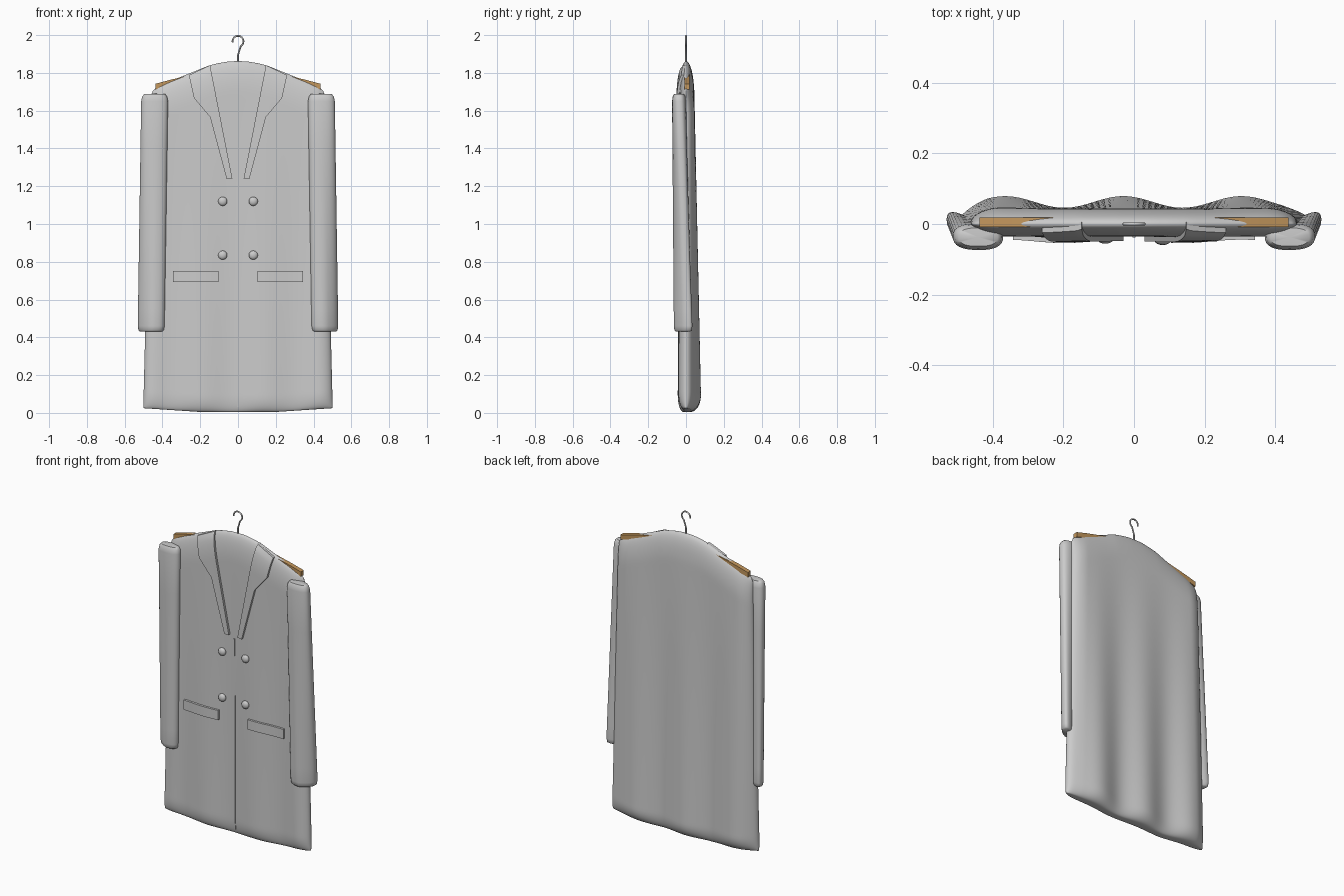
import bpy, bmesh, math
from mathutils import Vector

if "Cube" in bpy.data.objects:
    bpy.data.objects.remove(bpy.data.objects["Cube"])


def lerp_table(pts, v):
    for (a, fa), (b, fb) in zip(pts, pts[1:]):
        if v <= b:
            return fa + (fb - fa) * max(0, (v - a) / (b - a))
    return pts[-1][1]


def make(name, bm, angle=40):
    bmesh.ops.remove_doubles(bm, verts=bm.verts, dist=1e-5)
    bmesh.ops.recalc_face_normals(bm, faces=bm.faces)
    me = bpy.data.meshes.new(name)
    bm.to_mesh(me)
    bm.free()
    ob = bpy.data.objects.new(name, me)
    bpy.context.collection.objects.link(ob)
    bpy.ops.object.select_all(action='DESELECT')
    ob.select_set(True)
    bpy.context.view_layer.objects.active = ob
    bpy.ops.object.shade_smooth_by_angle(angle=math.radians(angle))
    return ob


def skin(bm, rows, closed=False):
    vs = [[bm.verts.new(p) for p in r] for r in rows]
    n = len(vs[0])
    for a, b in zip(vs, vs[1:]):
        for i in range(n if closed else n - 1):
            j = (i + 1) % n
            bm.faces.new((a[i], a[j], b[j], b[i]))
    return vs


# coat outline and draped surface
SHOULDER = [(0, 1.862), (.1, 1.861), (.22, 1.852), (.33, 1.84), (.57, 1.795), (.78, 1.757),
            (.93, 1.725), (.98, 1.705), (1, 1.68)]


def width(z):
    return 0.502 - 0.042 * min(max(z / 1.7, 0), 1)


def top(s):
    return lerp_table(SHOULDER, abs(s))


def hem(s):
    return 0.005 + 0.02 * max(0, abs(s) - .4) / .6


def rounded(d, size):
    k = 1 - min(max(d / size, 0), 1)
    return math.sqrt(max(0, 1 - k * k))


def coat_y(x, z, side):
    s = max(-1, min(1, x / width(z)))
    hi, lo = top(s), hem(s)
    drop = min(1, max(0, (1.75 - z) / 1.7))
    e = (rounded((1 - abs(s)) * .48, .09) * rounded(hi - z, .17)
         * (.3 + .7 * rounded(z - lo, .09)))
    if z - lo < 1e-6 or hi - z < 1e-6:
        e = 0 if hi - z < 1e-6 else e
    wave = math.cos(2 * math.pi * (x + .03) / .335) * drop
    if side < 0:
        return (-.036 + .008 * wave) * e
    return (.043 + .02 * drop + .017 * wave) * e


# coat body
bm = bmesh.new()
NX, NZ = 80, 70
sheets = []
for side in (-1, 1):
    rows = []
    for j in range(NZ + 1):
        t = .5 - .5 * math.cos(math.pi * j / NZ)
        row = []
        for i in range(NX + 1):
            s = math.sin(math.pi / 2 * (2 * i / NX - 1))
            z = hem(s) + (top(s) - hem(s)) * t
            x = s * width(z)
            row.append((x, coat_y(x, z, side), z))
        rows.append(row)
    skin(bm, rows)
    sheets.append(rows)
skin(bm, [sheets[0][0], sheets[1][0]])
bmesh.ops.dissolve_degenerate(bm, dist=1e-6, edges=bm.edges)
make("coat_body", bm, 60)


# panels laid onto the front of the coat
def panel(name, inner, outer, z0, z1, nu=10, nv=30, lift=.012):
    """inner / outer are (v, x, z) polylines running down the panel."""
    bm = bmesh.new()
    layers = []
    for off in (lift, -.006):
        rows = []
        for j in range(nv + 1):
            v = j / nv
            ends = [Vector((lerp_table([(p[0], p[1]) for p in e], v),
                            lerp_table([(p[0], p[2]) for p in e], v))) for e in (inner, outer)]
            row = []
            for i in range(nu + 1):
                p = ends[0].lerp(ends[1], i / nu)
                row.append((p.x, coat_y(p.x, p.y, -1) - off, p.y))
            rows.append(row)
        skin(bm, rows)
        layers.append(rows)
    a, b = layers
    rim = lambda r: r[0] + [q[-1] for q in r[1:]] + r[-1][-2::-1] + [q[0] for q in r[-2:0:-1]]
    skin(bm, [rim(a), rim(b)], True)
    return make(name, bm)


for m, tag in ((-1, "left"), (1, "right")):
    # lapel
    panel("lapel_" + tag,
          [(0, m * .148, 1.841), (1, m * .03, 1.24)],
          [(0, m * .26, 1.788), (.2, m * .233, 1.667), (.4, m * .148, 1.566), (1, m * .06, 1.238)],
          0, 0, lift=.014)
    # pocket flap
    panel("pocket_" + tag,
          [(0, m * .103, .752), (1, m * .103, .692)],
          [(0, m * .343, .752), (1, m * .343, .692)], 0, 0, 20, 6, .013)
    # buttons
    for k, z in enumerate((1.12, .835)):
        bm = bmesh.new()
        bmesh.ops.create_uvsphere(bm, u_segments=20, v_segments=12, radius=.024)
        for v in bm.verts:
            v.co.y *= .65
            v.co += Vector((m * .081, coat_y(m * .081, z, -1) - .006, z))
        make(f"button_{tag}_{k}", bm, 60)

# front closing seam
panel("front_seam", [(0, -.004, 1.22), (1, -.004, .03)], [(0, .004, 1.22), (1, .004, .03)],
      0, 0, 2, 40, .004)

# sleeves: flattened tubes, turned backwards at the cuff
for m, tag in ((-1, "left"), (1, "right")):
    bm = bmesh.new()
    rows = []
    for z, f in [(1.69, .0), (1.688, .7), (1.675, .9), (1.65, 1), (1.4, 1), (1.1, 1), (.8, 1),
                 (.55, 1), (.46, 1), (.437, .93), (.43, .75), (.43, 0)]:
        t = (1.69 - z) / 1.26
        cx, cy = .441 + .019 * t, -.037 + .012 * t
        rx, ry = .071 * (.25 + .75 * f if f else 0), (.037 + .002 * t) * f
        row = []
        for i in range(32):
            a = 2 * math.pi * i / 32
            c, s = math.cos(a), math.sin(a)
            dx = rx * math.copysign(abs(c) ** .75, c)
            dy = ry * math.copysign(abs(s) ** .8, s) + max(0, dx) * .55 * t
            row.append((m * (cx + dx), cy + dy, z))
        rows.append(row)
    skin(bm, rows, True)
    bmesh.ops.dissolve_degenerate(bm, dist=1e-6, edges=bm.edges)
    make("sleeve_" + tag, bm, 50)

# wooden hanger bar
wood = bpy.data.materials.new("wood")
wood.diffuse_color = (.55, .31, .11, 1)
wood.use_nodes = True
wood.node_tree.nodes["Principled BSDF"].inputs["Base Color"].default_value = wood.diffuse_color
bm = bmesh.new()
rows = []
for x, z in [(-.438, 1.742), (-.36, 1.763), (-.2, 1.80), (0, 1.825), (.2, 1.80), (.36, 1.763), (.438, 1.742)]:
    rows.append([(x, -.009, z), (x, .019, z), (x, .019, z - .03), (x, -.009, z - .03)])
vs = skin(bm, rows, True)
bm.faces.new(vs[0])
bm.faces.new(vs[-1])
make("hanger_bar", bm).data.materials.append(wood)

# wire hook
pts = [(0, 0, 1.80), (0, 0, 1.86), (0, 0, 1.895)]
for k in range(17):
    a = math.radians(-60 + 250 * k / 16)
    pts.append((.029 * math.cos(a), 0, 1.967 + .029 * math.sin(a)))
bm = bmesh.new()
rows = []
P = [Vector(p) for p in pts]
for i, p in enumerate(P):
    d = (P[min(i + 1, len(P) - 1)] - P[max(i - 1, 0)]).normalized()
    side = d.cross(Vector((0, 1, 0)))
    rows.append([p + .0045 * (math.cos(a) * side + math.sin(a) * Vector((0, 1, 0)))
                 for a in [k * math.pi / 5 for k in range(10)]])
vs = skin(bm, rows, True)
bm.faces.new(vs[0])
bm.faces.new(vs[-1])
make("hanger_hook", bm, 60)
